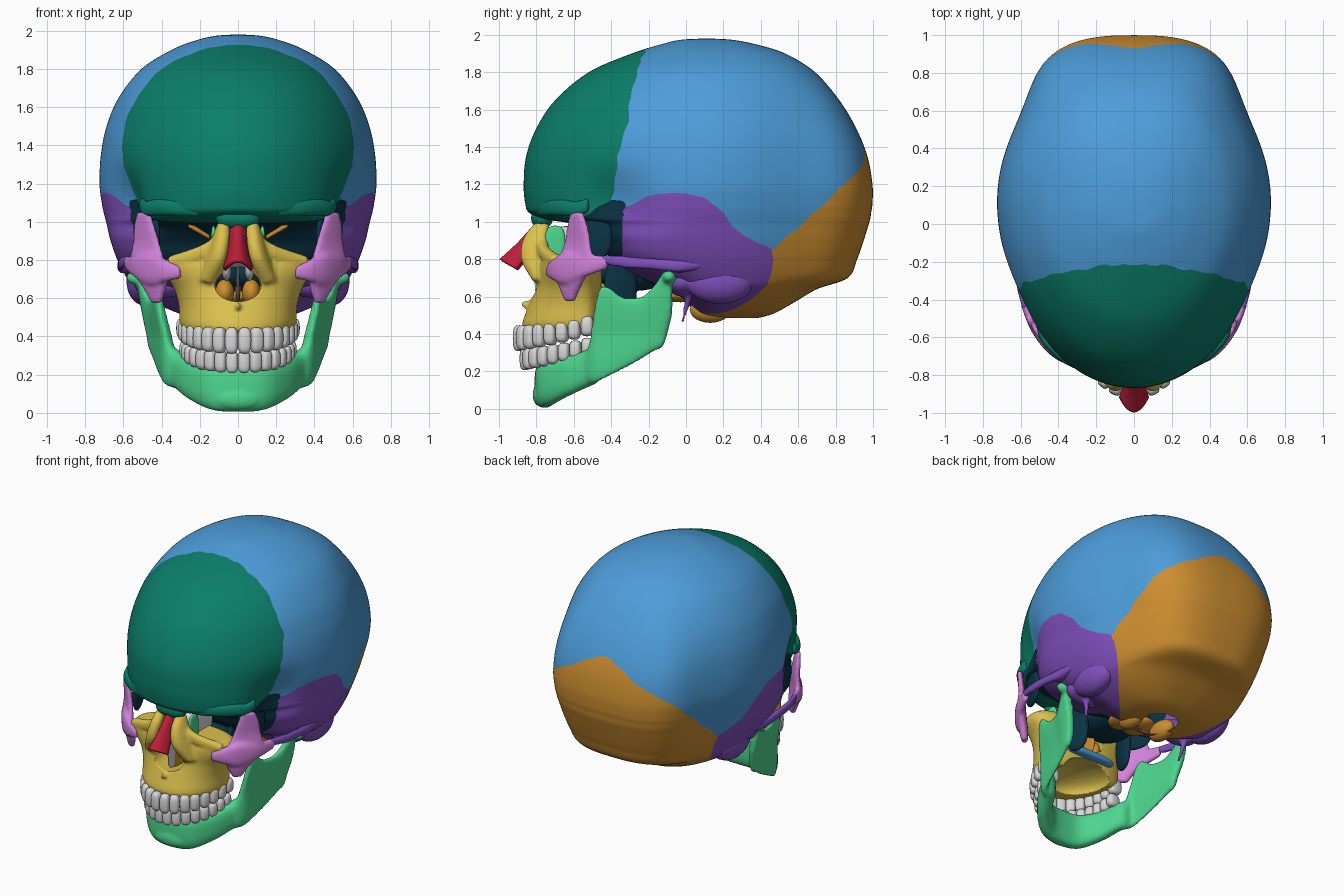
import bpy, bmesh, math
from mathutils import Vector, Matrix

if "Cube" in bpy.data.objects:
    bpy.data.objects.remove(bpy.data.objects["Cube"])


def material(name, hexcode):
    m = bpy.data.materials.new(name)
    rgb = [int(hexcode[i:i + 2], 16) / 255 for i in (0, 2, 4)]
    m.diffuse_color = [((c + .055) / 1.055) ** 2.4 for c in rgb] + [1]
    m.use_nodes = True
    m.node_tree.nodes["Principled BSDF"].inputs["Base Color"].default_value = m.diffuse_color
    return m


BLUE = material("blue", "4d9dda")
TEAL = material("deep_green", "0b7e69")
ORANGE = material("orange", "cd8e30")
PURPLE = material("purple", "8150bd")
NAVY = material("navy", "0a3345")
PINK = material("pink", "d182da")
YELLOW = material("yellow", "dcc14e")
RED = material("red", "bd1f38")
GREEN = material("green", "4dd68e")
WHITE = material("bone_white", "d8d8d8")


def lerp(pts, v):
    """Piecewise linear lookup."""
    if v <= pts[0][0]:
        return pts[0][1]
    for (a, fa), (b, fb) in zip(pts, pts[1:]):
        if v <= b:
            return fa + (fb - fa) * (v - a) / (b - a)
    return pts[-1][1]


def spline(rows, n):
    """Catmull-Rom through rows of numbers."""
    out = []
    for i in range(len(rows) - 1):
        p = [rows[max(0, min(len(rows) - 1, i + k))] for k in (-1, 0, 1, 2)]
        for j in range(n):
            t = j / n
            out.append([b + .5 * t * (c - a + t * (2 * a - 5 * b + 4 * c - d + t * (3 * (b - c) + d - a)))
                        for a, b, c, d in zip(*p)])
    return out + [list(rows[-1])]


def skin(bm, rings, cap_end=True):
    vs = [[bm.verts.new(p) for p in r] for r in rings]
    n = len(vs[0])
    for a, b in zip(vs, vs[1:]):
        for i in range(n):
            bm.faces.new((a[i], a[(i + 1) % n], b[(i + 1) % n], b[i]))
    bm.faces.new(vs[0])
    if cap_end:
        bm.faces.new(vs[-1][::-1])


def slices(bm, rows, n, steps, cap_end=True):
    """Stack of plan outlines: z, front y, back y, half width, widest y, front squareness."""
    rings = []
    for z, yf, yb, w, ym, nf in spline(rows, steps):
        ring = []
        for i in range(n):
            a = 2 * math.pi * (i + .5) / n
            c, s = math.cos(a), math.sin(a)
            e = nf if s < 0 else 2.7
            r = (abs(c) ** e + abs(s) ** e) ** (-1 / e)
            ring.append((w * c * r, ym + s * r * (yb - ym if s > 0 else ym - yf), z))
        rings.append(ring)
    skin(bm, rings, cap_end)


def sweep(bm, pts, up=(0, 0, 1), n=20, steps=6, power=.8):
    """Tube through (x, y, z, half thickness, half width along up)."""
    up, rows, rings = Vector(up).normalized(), spline(pts, steps), []
    for k, (x, y, z, th, wd) in enumerate(rows):
        a, b = rows[max(0, k - 1)], rows[min(len(rows) - 1, k + 1)]
        side = (Vector(b[:3]) - Vector(a[:3])).cross(up).normalized()
        ring = []
        for i in range(n):
            t = 2 * math.pi * i / n
            c, s = math.cos(t), math.sin(t)
            ring.append(Vector((x, y, z)) + side * th * math.copysign(abs(c) ** power, c)
                        + up * wd * math.copysign(abs(s) ** power, s))
        rings.append(ring)
    skin(bm, rings)


def blob(bm, centre, radii, power=1, turn=0):
    """Ellipsoid, boxier when power is below 1."""
    vs = bmesh.ops.create_icosphere(bm, subdivisions=3, radius=1)["verts"]
    rot = Matrix.Rotation(turn, 3, 'Z')
    for v in vs:
        p = Vector([math.copysign(abs(c) ** power, c) * r for c, r in zip(v.co, radii)])
        v.co = rot @ p + Vector(centre)


def finish(name, bm, mats, mirror=False, voxel=0, cutter=None, smooth=0):
    bmesh.ops.recalc_face_normals(bm, faces=bm.faces)
    for f in bm.faces:
        f.smooth = True
    me = bpy.data.meshes.new(name)
    bm.to_mesh(me)
    bm.free()
    for m in mats:
        me.materials.append(m)
    ob = bpy.data.objects.new(name, me)
    bpy.context.collection.objects.link(ob)
    if mirror:
        ob.modifiers.new("mirror", 'MIRROR').use_mirror_merge = False
    if voxel:
        r = ob.modifiers.new("blend", 'REMESH')
        r.mode, r.voxel_size, r.use_smooth_shade = 'VOXEL', voxel, True
    if cutter:
        b = ob.modifiers.new("cut", 'BOOLEAN')
        b.operation, b.object = 'DIFFERENCE', cutter
    if smooth:
        s = ob.modifiers.new("soften", 'SMOOTH')
        s.factor, s.iterations = .5, smooth
    return ob


# Braincase: stacked outlines, open at the foramen, coloured by suture lines
bm = bmesh.new()
slices(bm, [
    (1.98, .09, .13, .02, .11, 2), (1.973, -.03, .25, .12, .11, 2), (1.95, -.13, .37, .22, .12, 2),
    (1.90, -.29, .53, .35, .14, 2), (1.80, -.52, .69, .51, .16, 2), (1.65, -.70, .82, .63, .18, 2),
    (1.5, -.80, .91, .695, .2, 2), (1.35, -.855, .97, .725, .2, 2), (1.2, -.868, .997, .732, .2, 2),
    (1.1, -.86, .997, .72, .2, 2.05), (1.05, -.84, .99, .71, .2, 2.1), (1.015, -.76, .985, .70, .2, 2.3),
    (.98, -.57, .975, .69, .2, 2.8), (.9, -.46, .95, .67, .2, 3.5), (.8, -.40, .915, .635, .2, 3.3),
    (.70, -.25, .865, .585, .2, 2.6), (.64, -.1, .70, .54, .2, 2.4), (.57, .0, .58, .43, .2, 2),
    (.51, .05, .47, .28, .22, 2), (.485, .10, .38, .12, .24, 2)], 300, 10, False)
for v in bm.verts:  # narrowing behind the brow and toward the back of the head
    x, y, z = v.co
    v.co.x *= 1 - .12 * math.exp(-((y + .40) / .17) ** 2 - ((z - 1.1) / .17) ** 2)
    v.co.x *= 1 - .14 * math.exp(-((y - .67) / .32) ** 2)
CORONAL = [(1.15, -.39), (1.35, -.37), (1.55, -.31), (1.7, -.29), (1.92, -.22)]
SQUAMA = [(-.35, .96), (-.33, 1.07), (-.2, 1.14), (-.05, 1.16), (.1, 1.13), (.2, 1.05), (.25, .97), (.35, .9), (.48, .85)]
BROW = [(-.86, .985), (-.62, 1.0), (-.52, 1.04), (-.46, 1.09), (-.38, 1.12)]
for f in bm.faces:
    x, y, z = f.calc_center_median()
    x = abs(x)
    wob = .006 * math.sin(45 * x) + .005 * math.sin(50 * z)
    if z < .86 + .936 * (y - .48) + .18 * max(0, 1 - x / .33) + wob and y > 1.1 * min(x, .53) - .12:
        f.material_index = 2
    elif y > -.34 and z < lerp(SQUAMA, y) and (x > .2 or y > -.1):
        f.material_index = 3
    elif y < -.1 and z < lerp(BROW, y) and (y < -.33 or z < .9):
        f.material_index = 4
    elif y < lerp(CORONAL, z) + wob:
        f.material_index = 1
near = {}  # relax the suture lines
for e in bm.edges:
    if len({f.material_index for f in e.link_faces}) > 1:
        for v in e.verts:
            near.setdefault(v, []).append(e.other_vert(v))
for _ in range(5):
    moved = {v: sum((o.co for o in os), v.co.copy()) / (len(os) + 1) for v, os in near.items() if len(os) == 2}
    for v, co in moved.items():
        v.co = co
finish("braincase", bm, [BLUE, TEAL, ORANGE, PURPLE, NAVY])

# Brow corners and the root of the nose
bm = bmesh.new()
sweep(bm, [(.20, -.775, 1.07, .03, .045), (.34, -.715, 1.075, .035, .045), (.43, -.65, 1.075, .03, .045),
           (.48, -.59, 1.07, .025, .04), (.50, -.52, 1.09, .02, .04)])
blob(bm, (.03, -.77, 1.02), (.09, .06, .06))
finish("brow", bm, [TEAL], mirror=True, voxel=.011, smooth=5)

# Occipital condyles and basilar part
bm = bmesh.new()
blob(bm, (.13, .13, .53), (.06, .11, .07))
blob(bm, (.06, -.03, .61), (.1, .12, .04))
finish("occipital_condyles", bm, [ORANGE], mirror=True)

# Temporal: mastoid, cheek arch root, styloid spike
bm = bmesh.new()
blob(bm, (.49, .18, .69), (.095, .19, .13))
blob(bm, (.53, -.02, .77), (.08, .12, .05))
blob(bm, (.40, -.02, .68), (.15, .09, .08))
sweep(bm, [(.58, .14, .79, .03, .03), (.60, -.03, .765, .03, .035), (.612, -.18, .775, .02, .03),
           (.605, -.32, .785, .018, .032), (.575, -.45, .80, .015, .025)])
sweep(bm, [(.44, .03, .70, .03, .03), (.42, .01, .58, .018, .018), (.40, -.02, .46, .008, .008)], (0, 1, 0))
finish("temporal_process", bm, [PURPLE], mirror=True, voxel=.012, smooth=4)

# Sphenoid wings, pterygoid plates and body
bm = bmesh.new()
blob(bm, (.455, -.50, .92), (.025, .11, .13), .8, -.35)
blob(bm, (.2, -.35, .64), (.03, .09, .17), .8, .25)
blob(bm, (.06, -.28, .72), (.13, .2, .09))
finish("sphenoid", bm, [NAVY], mirror=True)

# Slits at the back of the eye sockets
bm = bmesh.new()
sweep(bm, [(.26, -.555, .985, .012, .015), (.15, -.525, .92, .012, .012)])
finish("socket_slit", bm, [ORANGE], mirror=True)

# Cheekbone
bm = bmesh.new()
sweep(bm, [(.495, -.585, 1.05, .018, .045), (.49, -.58, .97, .02, .075), (.48, -.58, .89, .022, .095),
           (.475, -.59, .81, .025, .12), (.455, -.61, .73, .03, .12), (.435, -.62, .65, .03, .075),
           (.425, -.62, .575, .02, .03)], (.70, .70, 0))
sweep(bm, [(.30, -.735, .735, .02, .03), (.38, -.70, .745, .03, .06), (.455, -.64, .75, .03, .085),
           (.53, -.54, .765, .025, .06), (.58, -.42, .785, .02, .035)])
finish("cheekbone", bm, [PINK], mirror=True, voxel=.011, smooth=4)

# Upper jaw with nasal opening and palate hollow
bm = bmesh.new()
blob(bm, (0, -.65, .665), (.128, .5, .09))
blob(bm, (0, -.65, .76), (.08, .5, .12))
blob(bm, (0, -.54, .42), (.20, .25, .1))
cut = finish("jaw_cutter", bm, [YELLOW], voxel=.015)
cut.hide_render = True
cut.display_type = 'WIRE'
bm = bmesh.new()
slices(bm, [
    (.42, -.87, -.48, .28, -.56, 2.1), (.46, -.875, -.46, .305, -.56, 2.1), (.56, -.84, -.45, .31, -.57, 2.1),
    (.65, -.81, -.45, .335, -.58, 2.2), (.74, -.80, -.45, .385, -.6, 2.3), (.79, -.79, -.46, .385, -.62, 2.3),
    (.825, -.75, -.5, .34, -.62, 2.3)], 64, 5)
for s in (-1, 1):
    sweep(bm, [(s * .075, -.77, .99, .03, .04), (s * .09, -.80, .91, .04, .07),
               (s * .12, -.80, .80, .045, .085), (s * .17, -.76, .68, .04, .06)], (s * .3, 1, 0))
    sweep(bm, [(s * .12, -.77, .89, .03, .035), (s * .20, -.755, .835, .03, .04), (s * .36, -.69, .79, .03, .03)])
sweep(bm, [(0, -.78, .55, .03, .03), (0, -.885, .56, .008, .015)])
finish("upper_jaw", bm, [YELLOW], voxel=.012, cutter=cut, smooth=3)

# Palatine shelf, vomer
bm = bmesh.new()
blob(bm, (0, -.45, .54), (.19, .05, .025), .7)
finish("palatine", bm, [BLUE])
bm = bmesh.new()
blob(bm, (0, -.58, .64), (.012, .17, .09), .6)
for s in (-1, 1):
    blob(bm, (s * .07, -.53, .63), (.05, .08, .07))
finish("vomer", bm, [ORANGE])

# Ethmoid block, septum and scrolls
bm = bmesh.new()
blob(bm, (0, -.57, .87), (.125, .15, .11), .5)
blob(bm, (0, -.71, .70), (.006, .1, .12), .5)
for s in (-1, 1):
    blob(bm, (s * .06, -.69, .75), (.025, .1, .06))
finish("ethmoid", bm, [WHITE])

# Tear bones
bm = bmesh.new()
blob(bm, (.128, -.70, .88), (.014, .055, .1), .7)
finish("lacrimal", bm, [GREEN], mirror=True)

# Nasal bones: arched strip
bm = bmesh.new()
rings = []
for y, z, w in spline([(-.805, .995, .06), (-.85, .945, .052), (-.91, .88, .058), (-.998, .80, .08)], 6):
    arc = [i / 6 - 1 for i in range(13)]
    outer = [(w * t, y + w * t * t, z - .045 * t * t) for t in arc]
    inner = [(.8 * w * t, y + .02 + w * t * t, z - .015 - .045 * t * t) for t in arc[::-1]]
    rings.append(outer + inner)
skin(bm, rings)
finish("nasal_bones", bm, [RED])

# Lower jaw: x, y, bottom, top, thickness along one side, mirrored into a full arch
half = [(0, -.755, .005, .26, .11), (.13, -.735, .015, .26, .11), (.235, -.64, .065, .28, .10),
        (.305, -.52, .12, .32, .10), (.35, -.49, .135, .38, .08), (.375, -.47, .145, .61, .06),
        (.39, -.43, .165, .66, .05), (.41, -.34, .21, .60, .05), (.43, -.24, .265, .60, .05),
        (.445, -.17, .31, .66, .06), (.452, -.12, .34, .73, .06), (.46, -.075, .50, .73, .05)]
arch = [(-x, *r) for x, *r in half[:0:-1]] + half
bm = bmesh.new()
sweep(bm, [(x, y, (b + t) / 2, th / 2, (t - b) / 2) for x, y, b, t, th in arch], n=36, power=.75)
for s in (-1, 1):
    blob(bm, (s * .46, -.09, .705), (.075, .04, .04))
blob(bm, (0, -.785, .075), (.12, .035, .06))
for v in bm.verts:  # rami lean outward
    v.co.x += math.copysign(.17 * max(0, v.co.z - .4), v.co.x)
finish("lower_jaw", bm, [GREEN], voxel=.012, smooth=3)


# Teeth: evenly spaced along an arch, rising toward the back
def teeth(name, w, depth, z, height, thick):
    bm = bmesh.new()
    fine = [(w * math.sin(a), -.51 - depth * math.cos(a)) for a in
            [math.radians(-92 + 184 * i / 800) for i in range(801)]]
    run = [0]
    for p, q in zip(fine, fine[1:]):
        run.append(run[-1] + math.dist(p, q))
    for k in range(16):
        i = next(j for j, d in enumerate(run) if d >= run[-1] * (k + .5) / 16)
        (x, y), (ax, ay), (bx, by) = fine[i], fine[max(0, i - 3)], fine[min(800, i + 3)]
        back = abs(k - 7.5) / 7.5
        blob(bm, (x, y, z + .065 * back ** 2),
             (run[-1] / 31.5, thick + .015 * back, height - .015 * back), .65, math.atan2(by - ay, bx - ax))
    finish(name, bm, [WHITE])


teeth("upper_teeth", .277, .385, .378, .07, .032)
teeth("lower_teeth", .262, .35, .268, .062, .03)
